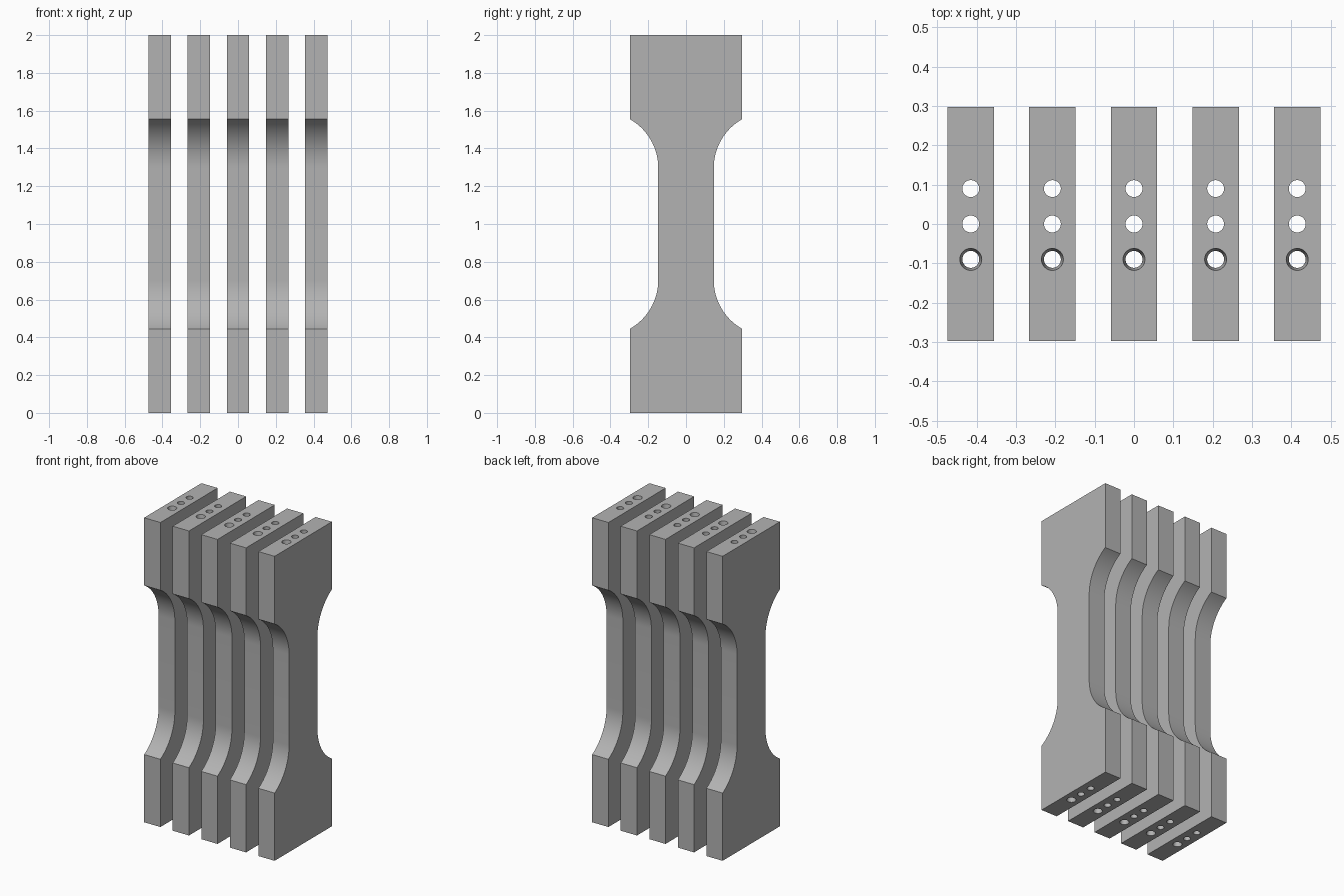
import bpy, bmesh, math

if "Cube" in bpy.data.objects:
    bpy.data.objects.remove(bpy.data.objects["Cube"])

HALF_X, HALF_Y, NECK_Y = 0.059, 0.297, 0.147
SPACING, HOLE_R = 0.2075, 0.0215
ARC_R, ARC_END_Z = 0.297, 1.555

grey = bpy.data.materials.new("plain grey")
grey.diffuse_color = (0.45, 0.45, 0.45, 1)
grey.use_nodes = True
grey.node_tree.nodes["Principled BSDF"].inputs["Base Color"].default_value = grey.diffuse_color


def make_object(name, bm):
    bmesh.ops.recalc_face_normals(bm, faces=bm.faces)
    mesh = bpy.data.meshes.new(name)
    bm.to_mesh(mesh)
    bm.free()
    mesh.materials.append(grey)
    obj = bpy.data.objects.new(name, mesh)
    bpy.context.collection.objects.link(obj)
    return obj


def lathe(bm, y, rings, sides=32):
    """Closed round solid about a vertical axis, from (z, radius) rings."""
    loops = []
    for z, r in rings:
        loops.append([bm.verts.new((r * math.cos(2 * math.pi * i / sides),
                                    y + r * math.sin(2 * math.pi * i / sides), z))
                      for i in range(sides)])
    for a, b in zip(loops, loops[1:]):
        for i in range(sides):
            j = (i + 1) % sides
            bm.faces.new((a[i], a[j], b[j], b[i]))
    bm.faces.new(loops[0][::-1])
    bm.faces.new(loops[-1])


# Waisted bar profile: one quarter, mirrored to four
sweep = math.acos((ARC_R - (HALF_Y - NECK_Y)) / ARC_R)
tangent_z = ARC_END_Z - ARC_R * math.sin(sweep)
quarter = [(HALF_Y, 2.0)]
for i in range(21):
    a = sweep * (1 - i / 20)
    quarter.append((NECK_Y + ARC_R * (1 - math.cos(a)), tangent_z + ARC_R * math.sin(a)))
side = quarter + [(y, 2 - z) for y, z in reversed(quarter)]
profile = side + [(-y, z) for y, z in reversed(side)]

# Extrude the profile across the bar thickness
bm = bmesh.new()
face = bm.faces.new([bm.verts.new((-HALF_X, y, z)) for y, z in profile])
ext = bmesh.ops.extrude_face_region(bm, geom=[face])
bmesh.ops.translate(bm, vec=(2 * HALF_X, 0, 0),
                    verts=[g for g in ext["geom"] if isinstance(g, bmesh.types.BMVert)])
bar = make_object("bar_1", bm)

# Long through holes, the front one flared at both ends
bm = bmesh.new()
for y in (0.0, 0.09):
    lathe(bm, y, [(-0.1, HOLE_R), (2.1, HOLE_R)])
lathe(bm, -0.09, [(-0.1, 0.028), (0, 0.028), (0.04, HOLE_R),
                  (1.96, HOLE_R), (2, 0.028), (2.1, 0.028)])
cutter = make_object("hole_cutter", bm)
cutter.hide_render = True

# Cut the holes and keep the finished mesh
cut = bar.modifiers.new("holes", 'BOOLEAN')
cut.operation, cut.solver, cut.object = 'DIFFERENCE', 'EXACT', cutter
graph = bpy.context.evaluated_depsgraph_get()
finished = bpy.data.meshes.new_from_object(bar.evaluated_get(graph))
bar.modifiers.clear()
bar.data = finished
bpy.data.objects.remove(cutter)

bpy.context.view_layer.objects.active = bar
bar.select_set(True)
bpy.ops.object.shade_smooth_by_angle(angle=math.radians(30))

# Row of five identical bars
bar.location.x = -2 * SPACING
for i in range(1, 5):
    copy = bpy.data.objects.new(f"bar_{i + 1}", bar.data)
    copy.location.x = (i - 2) * SPACING
    bpy.context.collection.objects.link(copy)
